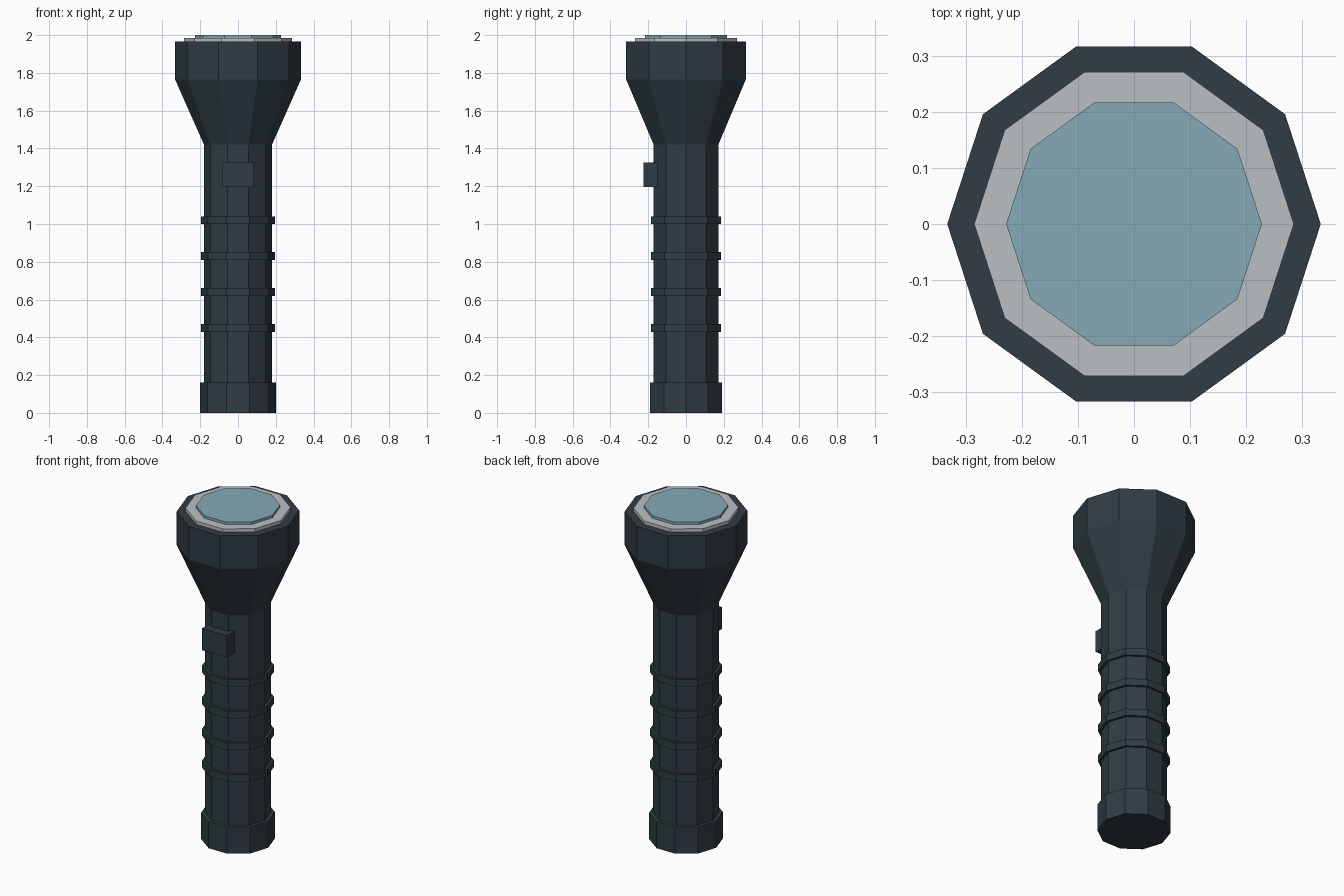
import bpy
import bmesh
import math

cube = bpy.data.objects.get("Cube")
if cube:
    bpy.data.objects.remove(cube, do_unlink=True)

SIDES = 10


def make_material(name, color):
    mat = bpy.data.materials.new(name)
    mat.use_nodes = True
    mat.diffuse_color = (*color, 1)
    mat.node_tree.nodes["Principled BSDF"].inputs["Base Color"].default_value = (*color, 1)
    return mat


casing = make_material("dark slate casing", (0.029, 0.045, 0.056))
silver = make_material("silver bezel", (0.50, 0.52, 0.54))
glass = make_material("pale blue lens", (0.23, 0.40, 0.48))


def add_object(name, bm, mat):
    bmesh.ops.recalc_face_normals(bm, faces=bm.faces)
    mesh = bpy.data.meshes.new(name)
    bm.to_mesh(mesh)
    bm.free()
    mesh.materials.append(mat)
    obj = bpy.data.objects.new(name, mesh)
    bpy.context.collection.objects.link(obj)
    return obj


def turned_part(name, profile, mat):
    """Ten-sided solid from (radius, height) pairs, capped at both ends."""
    bm = bmesh.new()
    loops = []
    for radius, z in profile:
        angles = [math.tau * i / SIDES for i in range(SIDES)]
        loops.append([bm.verts.new((radius * math.cos(a), radius * math.sin(a), z))
                      for a in angles])
    for low, high in zip(loops, loops[1:]):
        for i in range(SIDES):
            j = (i + 1) % SIDES
            bm.faces.new((low[i], low[j], high[j], high[i]))
    bm.faces.new(loops[0][::-1])
    bm.faces.new(loops[-1])
    return add_object(name, bm, mat)


# Handle and tail
turned_part("tail_cap", [(0.20, 0), (0.20, 0.16)], casing)
turned_part("handle", [(0.18, 0.10), (0.18, 1.44)], casing)

# Grip rings
for i in range(4):
    z = 0.45 + 0.19 * i
    turned_part(f"grip_ring_{i + 1}", [(0.195, z - 0.021), (0.195, z + 0.021)], casing)

# Flared head with bezel and lens
turned_part("head", [(0.18, 1.42), (0.333, 1.765), (0.333, 1.965)], casing)
turned_part("bezel", [(0.285, 1.93), (0.285, 1.985)], silver)
turned_part("lens", [(0.228, 1.95), (0.228, 2.0)], glass)

# Switch on the front of the handle
bm = bmesh.new()
bmesh.ops.create_cube(bm, size=1)
bmesh.ops.scale(bm, vec=(0.165, 0.09, 0.13), verts=bm.verts)
bmesh.ops.translate(bm, vec=(0, -0.18, 1.26), verts=bm.verts)
add_object("switch", bm, casing)
